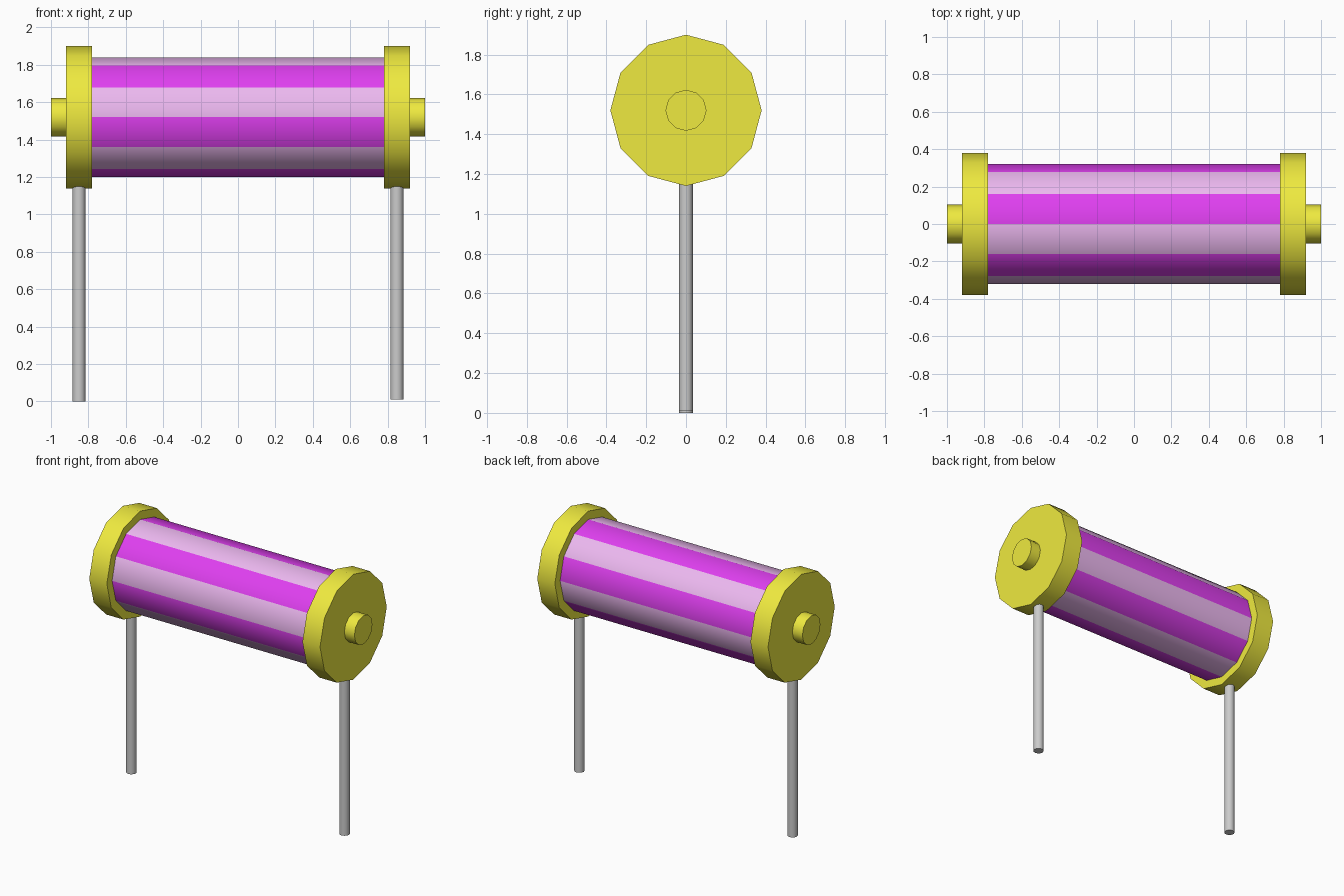
import bpy, math
from mathutils import Matrix

if "Cube" in bpy.data.objects:
    bpy.data.objects.remove(bpy.data.objects["Cube"])

AXIS_Z = 1.52


def material(name, rgb):
    m = bpy.data.materials.new(name)
    m.diffuse_color = (*rgb, 1)
    m.use_nodes = True
    m.node_tree.nodes["Principled BSDF"].inputs["Base Color"].default_value = m.diffuse_color
    return m


yellow = material("yellow", (0.86, 0.82, 0.05))
purple = material("purple", (0.74, 0.05, 0.87))
pink = material("pink", (0.84, 0.48, 0.87))


def cylinder(name, radius, depth, location, along_x=True, mats=()):
    bpy.ops.mesh.primitive_cylinder_add(vertices=12, radius=radius, depth=depth, location=location)
    ob = bpy.context.object
    ob.name = name
    if along_x:
        ob.data.transform(Matrix.Rotation(math.pi / 2, 4, 'Y'))
    for m in mats:
        ob.data.materials.append(m)
    bpy.ops.object.shade_smooth_by_angle(angle=math.radians(40))
    return ob


# Striped drum: alternate facets pink and purple
drum = cylinder("drum", 0.32, 1.56, (0, 0, AXIS_Z), mats=(purple, pink))
for p in drum.data.polygons:
    if abs(p.normal.x) < 0.5:
        a = math.atan2(p.center.z, -p.center.y) % (2 * math.pi)
        p.material_index = 1 - int(a / (math.pi / 6)) % 2

# End caps, hubs and legs
for side, s, foot in (("left", -1, 0.0), ("right", 1, 0.012)):
    cylinder(side + "_end_cap", 0.38, 0.14, (s * 0.85, 0, AXIS_Z), mats=(yellow,))
    cylinder(side + "_hub", 0.103, 0.08, (s * 0.96, 0, AXIS_Z), mats=(yellow,))
    top = 1.16
    cylinder(side + "_leg", 0.035, top - foot, (s * 0.85, 0, (top + foot) / 2), along_x=False)
